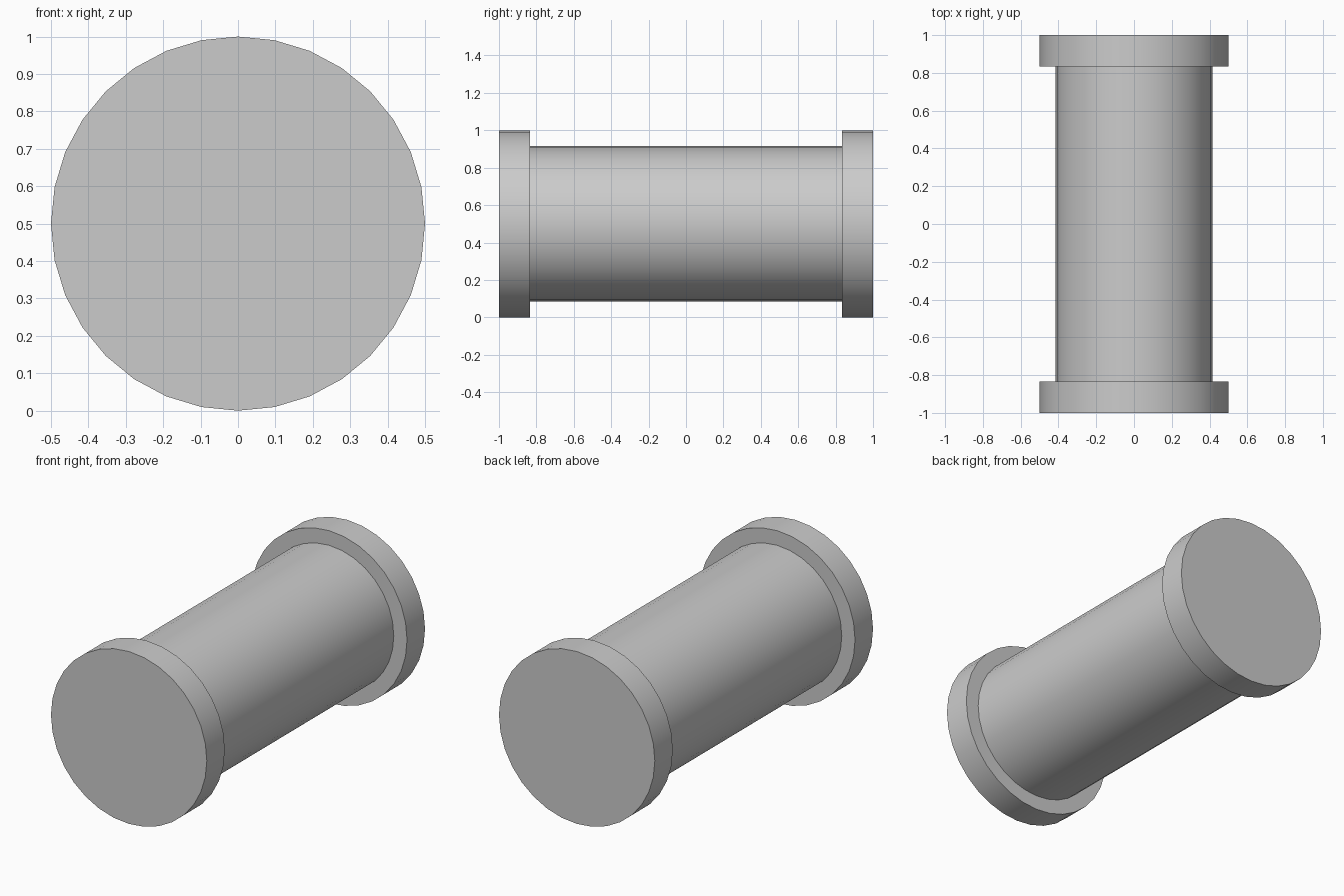
import bpy
import math

SIDES = 32
LENGTH, RIM_RADIUS, RIM_WIDTH, BODY_RADIUS = 2.0, 0.5, 0.165, 0.415

cube = bpy.data.objects.get("Cube")
if cube:
    bpy.data.objects.remove(cube, do_unlink=True)

# Single plain grey
grey = bpy.data.materials.new("light_grey")
grey.use_nodes = True
color = (0.6, 0.6, 0.6, 1.0)
grey.diffuse_color = color
grey.node_tree.nodes["Principled BSDF"].inputs["Base Color"].default_value = color


def cylinder_along_y(name, radius, depth, y):
    bpy.ops.mesh.primitive_cylinder_add(
        vertices=SIDES, radius=radius, depth=depth,
        location=(0, y, RIM_RADIUS), rotation=(math.pi / 2, 0, 0))
    obj = bpy.context.object
    obj.name = name
    obj.data.materials.append(grey)
    bpy.ops.object.shade_smooth_by_angle(angle=math.radians(30))
    return obj


# Central shaft between the rims
cylinder_along_y("shaft", BODY_RADIUS, LENGTH - 2 * RIM_WIDTH, 0)

# Wide rim at each end
for name, side in (("front_rim", -1), ("back_rim", 1)):
    cylinder_along_y(name, RIM_RADIUS, RIM_WIDTH, side * (LENGTH - RIM_WIDTH) / 2)
